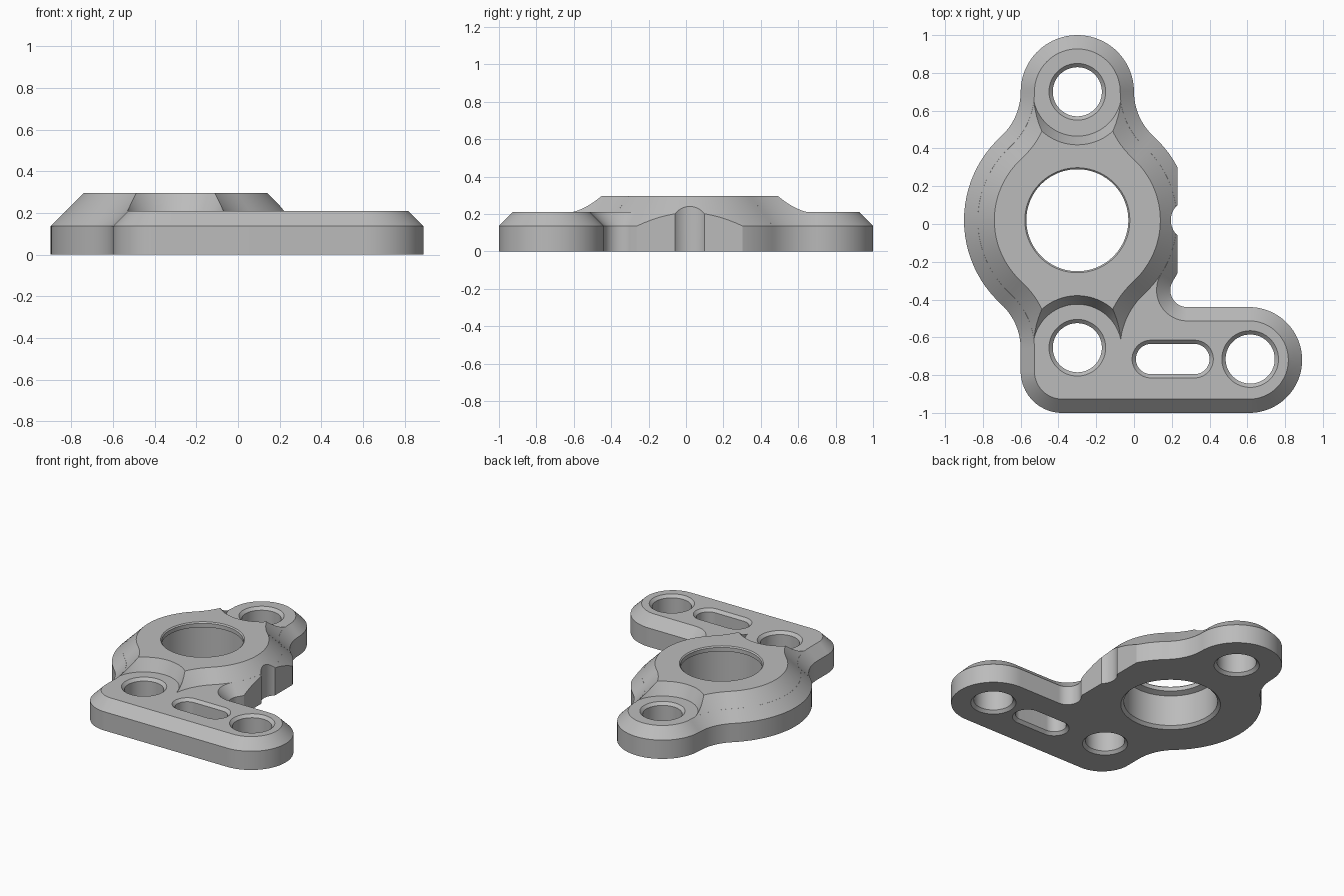
import bpy, bmesh, math

old = bpy.data.objects.get("Cube")
if old:
    bpy.data.objects.remove(old, do_unlink=True)

grey = bpy.data.materials.new("plain_grey")
grey.use_nodes = True
colour = (0.5, 0.5, 0.5, 1)
grey.diffuse_color = colour
grey.node_tree.nodes["Principled BSDF"].inputs["Base Color"].default_value = colour


def outline(arcs, inset):
    """Tangent arcs (x, y, radius, start, end); clockwise arcs are hollow."""
    points = []
    for x, y, r, a, b in arcs:
        radius = r - inset if b > a else r + inset
        steps = max(3, math.ceil(abs(b - a) / 4))
        for i in range(steps + 1):
            t = math.radians(a + (b - a) * i / steps)
            points.append((x + radius * math.cos(t), y + radius * math.sin(t)))
    return points


def loft(name, arcs, levels):
    """Closed solid through (height, inset) levels of one outline."""
    bm = bmesh.new()
    rings = [[bm.verts.new((x, y, z)) for x, y in outline(arcs, d)]
             for z, d in levels]
    n = len(rings[0])
    bm.faces.new(rings[0][::-1])
    bm.faces.new(rings[-1])
    for low, high in zip(rings, rings[1:]):
        for i in range(n):
            j = (i + 1) % n
            bm.faces.new((low[i], low[j], high[j], high[i]))
    bmesh.ops.remove_doubles(bm, verts=bm.verts, dist=1e-5)
    bmesh.ops.recalc_face_normals(bm, faces=bm.faces)
    mesh = bpy.data.meshes.new(name)
    bm.to_mesh(mesh)
    bm.free()
    mesh.materials.append(grey)
    obj = bpy.data.objects.new(name, mesh)
    bpy.context.collection.objects.link(obj)
    return obj


def combine(target, other, operation):
    mod = target.modifiers.new("combine", 'BOOLEAN')
    mod.operation, mod.solver, mod.object = operation, 'EXACT', other
    bpy.context.view_layer.objects.active = target
    bpy.ops.object.modifier_apply(modifier=mod.name)
    bpy.data.objects.remove(other, do_unlink=True)


def circle(x, y, r):
    return [(x, y, r, 0, 360)]


# Shared arcs: round body, end lobes and the hollow blends between them
CX, CY, BODY = -0.3, 0.02, 0.6
LOBE, BLEND, REACH = 0.3, 0.32, 0.68
TOP, LOW = CY + REACH, CY - REACH
SIDE = LOBE + BLEND
turn = math.degrees(math.atan2(REACH, SIDE))
upper = [(CX, TOP, LOBE, 0, 180), (CX - SIDE, TOP, BLEND, 0, -turn)]
left = [(CX, CY, BODY, 180 - turn, 180 + turn),
        (CX - SIDE, LOW, BLEND, turn, 0)]
upper_right = [(CX + SIDE, TOP, BLEND, 180 + turn, 180)]

# Base plate with the side arm
bend = 0.09
bend_y = -0.44 + bend
bend_x = CX + math.sqrt((BODY + bend) ** 2 - (bend_y - CY) ** 2)
meet = math.degrees(math.atan2(bend_y - CY, bend_x - CX))
arm = [(-0.38, -0.78, 0.22, 180, 270), (0.61, -0.72, 0.28, -90, 90),
       (bend_x, bend_y, bend, 270, 180 + meet)]
plate = loft("mounting_bracket",
             upper + left + arm + [(CX, CY, BODY, meet, turn)] + upper_right,
             [(0, 0), (0.137, 0), (0.21, 0.073)])

# Raised boss, with a sloped clearance around each end hole
boss = loft("boss",
            upper + left + [(CX, LOW, LOBE, 180, 360),
                            (CX + SIDE, LOW, BLEND, 180, 180 - turn),
                            (CX, CY, BODY, -turn, turn)] + upper_right,
            [(0.15, 0.1335), (0.21, 0.0735), (0.297, 0.1605)])
for y in (TOP, LOW):
    pocket = loft("pocket", circle(CX, y, 0.235),
                  [(0.11, 0.05), (0.21, 0), (0.4, -0.1)])
    combine(boss, pocket, 'DIFFERENCE')
combine(plate, boss, 'UNION')

# Flat and shallow notch on the side of the body
bpy.ops.mesh.primitive_cube_add(size=1, location=(0.33, 0.035, 0.2))
flat = bpy.context.object
flat.scale = (0.2, 0.63, 1)
bpy.ops.object.transform_apply(scale=True)
combine(plate, flat, 'DIFFERENCE')
combine(plate, loft("notch", circle(0.304, CY, 0.109), [(-0.1, 0), (0.5, 0)]),
        'DIFFERENCE')

# Main bore, with an inner lip at the top
combine(plate, loft("bore", circle(CX, CY, 0.27),
                    [(-0.02, -0.08), (0.02, -0.04), (0.245, -0.04), (0.26, 0),
                     (0.289, 0), (0.317, -0.028)]), 'DIFFERENCE')

# Bolt holes and slot, chamfered on both faces
slot = [(0.09, -0.715, 0.08, 90, 270), (0.32, -0.715, 0.08, -90, 90)]
for arcs in (circle(CX, TOP, 0.13), circle(CX, -0.655, 0.13),
             circle(0.615, -0.715, 0.13), slot):
    combine(plate, loft("hole", arcs,
                        [(-0.02, -0.04), (0.02, 0), (0.19, 0), (0.23, -0.04)]),
            'DIFFERENCE')

bpy.ops.object.select_all(action='DESELECT')
plate.select_set(True)
bpy.context.view_layer.objects.active = plate
bpy.ops.object.shade_smooth_by_angle(angle=math.radians(25))
